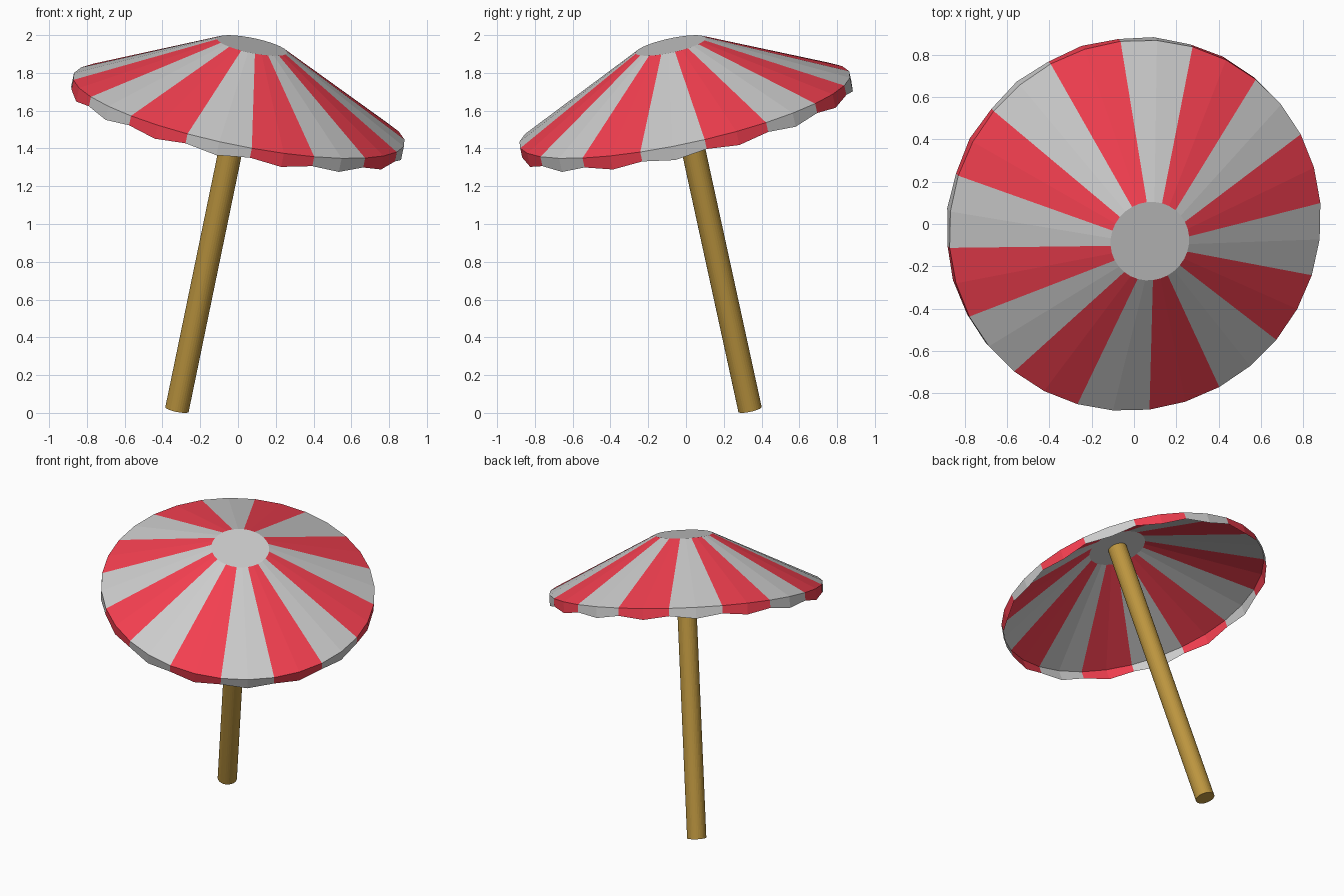
import bpy, bmesh
from math import sin, cos, radians
from mathutils import Vector

if "Cube" in bpy.data.objects:
    bpy.data.objects.remove(bpy.data.objects["Cube"])

# Tilted axis shared by pole and canopy
BASE = Vector((-0.323, 0.339, 0.018))
TOP = Vector((0.075, -0.081, 1.945))
AXIS = TOP - BASE
LENGTH = AXIS.length
TILT = Vector((0, 0, 1)).rotation_difference(AXIS)

STRIPES = 16
SIDES = STRIPES * 2
PHASE = radians(5.7)
RIM_R, CAP_R, POLE_R = 0.897, 0.19, 0.063
RIM_H = 1.657


def material(name, color):
    m = bpy.data.materials.new(name)
    m.diffuse_color = (*color, 1)
    m.use_nodes = True
    m.node_tree.nodes["Principled BSDF"].inputs["Base Color"].default_value = m.diffuse_color
    return m


def add_object(name, bm, mats):
    me = bpy.data.meshes.new(name)
    bm.to_mesh(me)
    bm.free()
    for m in mats:
        me.materials.append(m)
    ob = bpy.data.objects.new(name, me)
    bpy.context.collection.objects.link(ob)
    ob.location = BASE
    ob.rotation_mode = 'QUATERNION'
    ob.rotation_quaternion = TILT
    return ob


def ring(bm, radius, heights):
    # Heights alternate between stripe seams and stripe middles
    return [bm.verts.new((radius * cos(PHASE + i * radians(360 / SIDES)),
                          radius * sin(PHASE + i * radians(360 / SIDES)),
                          heights[i % 2])) for i in range(SIDES)]


red = material("red_cloth", (0.9, 0.05, 0.08))
grey = material("pale_cloth", (0.8, 0.8, 0.8))
wood = material("wood", (0.5, 0.3, 0.05))

# Striped canopy: flat cap, sloping panels, scalloped hanging edge
bm = bmesh.new()
rings = [ring(bm, CAP_R, (LENGTH, LENGTH)),
         ring(bm, RIM_R, (RIM_H, RIM_H)),
         ring(bm, RIM_R, (RIM_H - 0.052, RIM_H - 0.075))]
bm.faces.new(rings[0]).material_index = 1
for upper, lower in zip(rings, rings[1:]):
    for i in range(SIDES):
        j = (i + 1) % SIDES
        f = bm.faces.new((upper[i], lower[i], lower[j], upper[j]))
        f.material_index = (i // 2) % 2
add_object("canopy", bm, [red, grey])

# Round wooden pole
bm = bmesh.new()
bmesh.ops.create_cone(bm, cap_ends=True, segments=32, radius1=POLE_R,
                      radius2=POLE_R, depth=LENGTH - 0.005)
bmesh.ops.translate(bm, verts=bm.verts, vec=(0, 0, (LENGTH - 0.005) / 2))
add_object("pole", bm, [wood])
